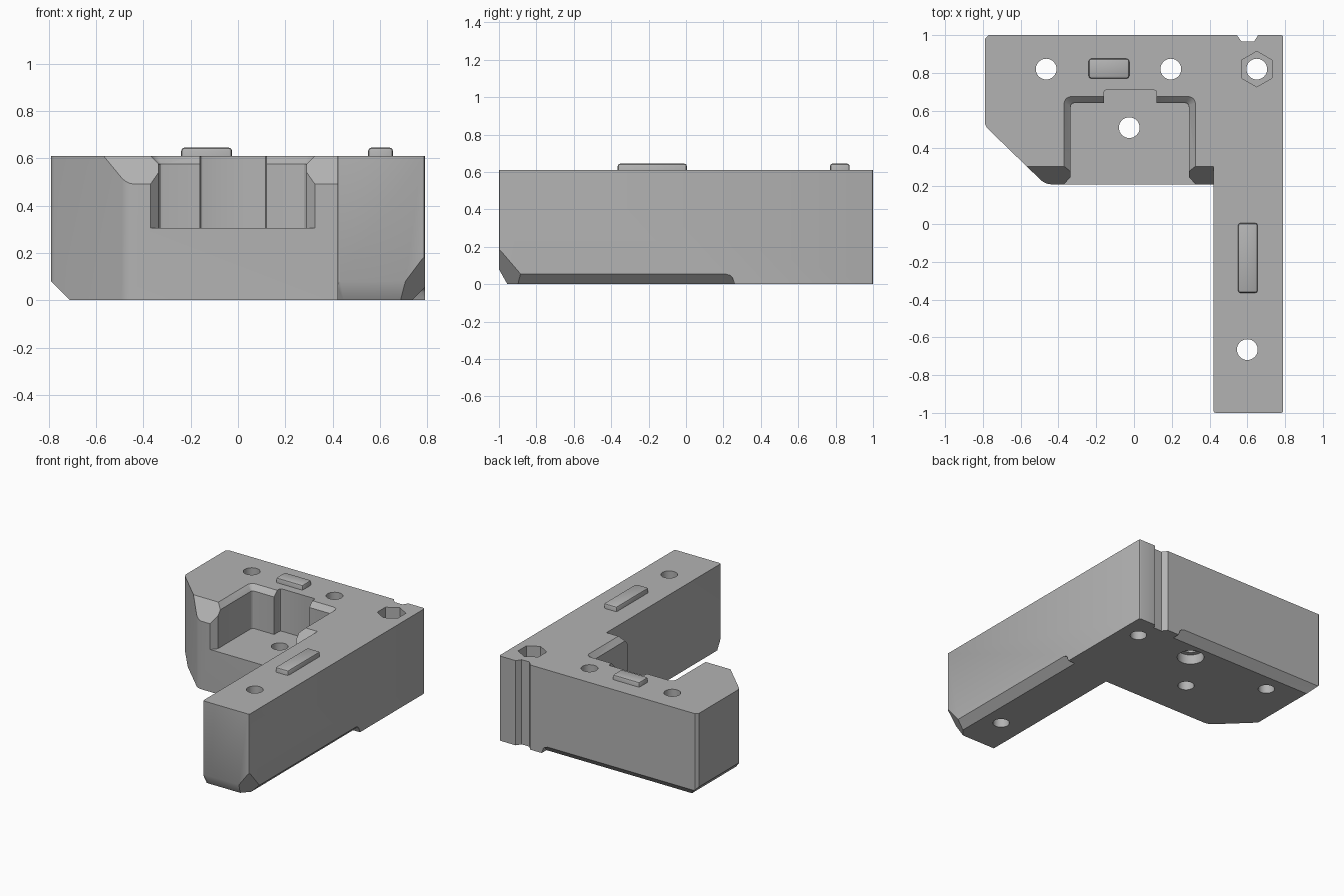
import bpy
import bmesh
import math
from mathutils import Vector

if "Cube" in bpy.data.objects:
    bpy.data.objects.remove(bpy.data.objects["Cube"], do_unlink=True)

grey = bpy.data.materials.new("plain grey")
grey.use_nodes = True
grey.diffuse_color = (0.45, 0.45, 0.45, 1)
grey.node_tree.nodes["Principled BSDF"].inputs["Base Color"].default_value = (0.45, 0.45, 0.45, 1)

TOP = 0.61
FLOOR = 0.305


def finish(name, bm):
    bmesh.ops.recalc_face_normals(bm, faces=bm.faces)
    mesh = bpy.data.meshes.new(name)
    bm.to_mesh(mesh)
    bm.free()
    mesh.materials.append(grey)
    obj = bpy.data.objects.new(name, mesh)
    bpy.context.collection.objects.link(obj)
    return obj


def prism(name, outline, z0, z1, bevels=None):
    """Extrude an outline upward; optionally round chosen vertical edges."""
    bm = bmesh.new()
    face = bm.faces.new([bm.verts.new((x, y, z0)) for x, y in outline])
    new = bmesh.ops.extrude_face_region(bm, geom=[face])["geom"]
    bmesh.ops.translate(bm, vec=(0, 0, z1 - z0),
                        verts=[v for v in new if isinstance(v, bmesh.types.BMVert)])
    for (x, y), (size, steps) in (bevels or {}).items():
        edge = [e for e in bm.edges if all(
            (v.co.xy - Vector((x, y))).length < 1e-4 for v in e.verts)]
        bmesh.ops.bevel(bm, geom=edge, offset=size, segments=steps, profile=0.5, affect='EDGES')
    return finish(name, bm)


def hull(name, points):
    bm = bmesh.new()
    bmesh.ops.convex_hull(bm, input=[bm.verts.new(p) for p in points])
    inner = [v for v in bm.verts if not v.link_faces]
    bmesh.ops.delete(bm, geom=inner, context='VERTS')
    bmesh.ops.dissolve_limit(bm, angle_limit=0.01, verts=bm.verts, edges=bm.edges)
    return finish(name, bm)


def drill(name, x, y, radius, z0, z1, sides=32, turn=0.0):
    ring = [(x + radius * math.cos(turn + math.tau * i / sides),
             y + radius * math.sin(turn + math.tau * i / sides)) for i in range(sides)]
    return prism(name, ring, z0, z1)


def box(x0, x1, y0, y1):
    return [(x0, y0), (x1, y0), (x1, y1), (x0, y1)]


# L-shaped bracket body
body = prism("bracket_body",
             [(-0.79, 1), (-0.79, 0.52), (-0.47, 0.21), (0.42, 0.21),
              (0.42, -1), (0.79, -1), (0.79, 1)], 0, TOP,
             {(-0.79, 1): (0.02, 1), (-0.79, 0.52): (0.02, 3), (-0.47, 0.21): (0.03, 3),
              (0.42, -1): (0.012, 2), (0.79, -1): (0.012, 2), (0.79, 1): (0.012, 2)})

cutters = []

# Open pocket with a flared mouth and a chamfered rim
cutters.append(prism("pocket_cutter",
                     [(-0.38, 0.1), (0.33, 0.1), (0.325, 0.21), (0.29, 0.25),
                      (0.29, 0.64), (-0.335, 0.64), (-0.335, 0.25), (-0.37, 0.21)],
                     FLOOR, 0.7, {(0.29, 0.64): (0.02, 3), (-0.335, 0.64): (0.02, 3)}))
rim = []
for grow, z in ((0, 0.575), (0.035, TOP), (0.035, 0.7)):
    x0, x1, y1, c = -0.335 - grow, 0.29 + grow, 0.64 + grow, 0.012 + grow * 0.6
    rim += [(x0, 0.1, z), (x1, 0.1, z), (x1, y1 - c, z), (x1 - c * 0.3, y1 - c * 0.3, z),
            (x1 - c, y1, z), (x0 + c, y1, z), (x0 + c * 0.3, y1 - c * 0.3, z), (x0, y1 - c, z)]
cutters.append(hull("rim_cutter", rim))
cutters.append(prism("notch_cutter", box(-0.16, 0.12, 0.5, 0.71), FLOOR, 0.7,
                     {(-0.16, 0.71): (0.015, 2), (0.12, 0.71): (0.015, 2)}))

# Sloped top edge of the pocket side
cutters.append(hull("front_slope_cutter", [
    (x, y, z) for x in (-0.9, 0.42)
    for y, z in ((0.385, 0.71), (0.13, 0.39), (0.05, 0.39), (0.05, 0.71))]))

# Through holes, the counterbore below and the hexagonal nut recess
for x, y in ((-0.465, 0.82), (0.195, 0.82), (0.6, -0.665), (-0.025, 0.51), (0.65, 0.82)):
    cutters.append(drill("hole_cutter", x, y, 0.055, -0.1, 0.8))
cutters.append(drill("counterbore_cutter", 0.195, 0.82, 0.09, -0.1, 0.07))
cutters.append(drill("hex_cutter", 0.65, 0.82, 0.094, TOP - 0.13, 0.8, 6, math.pi / 6))

# Vertical groove in the back
cutters.append(prism("groove_cutter", [(0.53, 1.02), (0.57, 0.965), (0.635, 0.965), (0.67, 1.02)],
                     -0.1, 0.8))


# Bottom edge reliefs with a tapered run-out at the inner end
def relief(place, start, end):
    step = math.copysign(1, end - start)
    section = ((-0.15, -0.1), (0.1, -0.1), (0.1, 0.055), (0, 0.055))
    points = [place(d, start, z) for d, z in section]
    for back, z in ((0.05, 0.055), (0.025, 0.048), (0.012, 0.035), (0, 0)):
        points += [place(d, end - back * step, z) for d in (z - 0.055, 0.1)]
    points += [place(d, end, -0.1) for d in (-0.155, 0.1)]
    return hull("relief_cutter", points)


cutters.append(relief(lambda d, t, z: (0.79 + d, t, z), -1.1, 0.26))
cutters.append(relief(lambda d, t, z: (t, 1 + d, z), -0.9, 0.45))

# Bottom chamfers on the leg end and the far side
cutters.append(hull("leg_chamfer_cutter", [
    (x, y, z) for x in (0.3, 0.9)
    for y, z in ((-1.045, 0.16), (-0.91, -0.08), (-1.1, -0.08), (-1.1, 0.16))]))
cutters.append(hull("side_chamfer_cutter", [
    (x, y, z) for y in (0.1, 1.1)
    for x, z in ((-0.89, 0.18), (-0.61, -0.1), (-0.89, -0.1))]))

# Diagonal facet on the outer leg corner
a, b, c = Vector((0.79, -1, 0.19)), Vector((0.70, -1, 0.07)), Vector((0.79, -0.88, 0.05))
n = (b - a).cross(c - a).normalized()
mid = (a + b + c) / 3
u = (b - a).normalized()
v = n.cross(u)
cutters.append(hull("corner_cutter", [
    mid + u * i + v * j + n * k for i in (-0.4, 0.4) for j in (-0.4, 0.4) for k in (0, 0.4)]))

bpy.context.view_layer.objects.active = body
for cutter in cutters:
    mod = body.modifiers.new("cut", 'BOOLEAN')
    mod.operation = 'DIFFERENCE'
    mod.solver = 'EXACT'
    mod.object = cutter
    bpy.ops.object.modifier_apply(modifier=mod.name)
for cutter in cutters:
    bpy.data.objects.remove(cutter, do_unlink=True)


# Raised locating keys with softened tops
def key(name, x0, x1, y0, y1):
    top = 0.645
    obj = prism(name, box(x0, x1, y0, y1), TOP - 0.02, top)
    bm = bmesh.new()
    bm.from_mesh(obj.data)
    edges = [e for e in bm.edges if max(w.co.z for w in e.verts) > top - 0.001]
    bmesh.ops.bevel(bm, geom=edges, offset=0.014, segments=2, profile=0.5, affect='EDGES')
    bm.to_mesh(obj.data)
    bm.free()
    return obj


parts = [body, key("back_key", -0.24, -0.025, 0.77, 0.875),
         key("leg_key", 0.55, 0.655, -0.365, 0.005)]

# Smooth shading that keeps the edges sharp
for part in parts:
    part.data.shade_smooth()
    part.data.set_sharp_from_angle(angle=math.radians(30))
